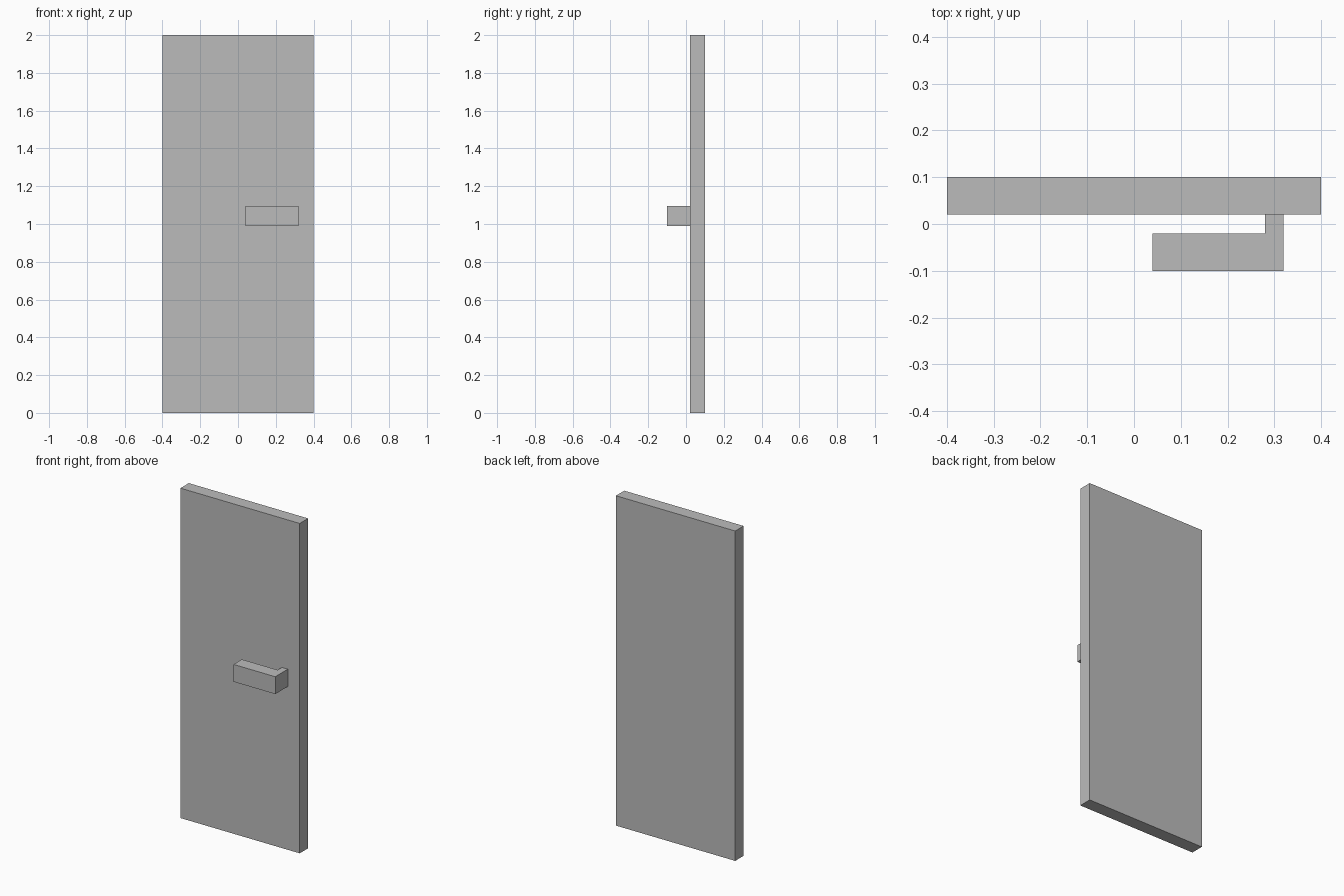
import bpy
import bmesh

cube = bpy.data.objects.get("Cube")
if cube:
    bpy.data.objects.remove(cube, do_unlink=True)

GREY = (0.5, 0.5, 0.5, 1.0)
grey = bpy.data.materials.new("plain grey")
grey.use_nodes = True
grey.diffuse_color = GREY
grey.node_tree.nodes["Principled BSDF"].inputs["Base Color"].default_value = GREY


def extrude_outline(name, outline, bottom, top):
    """Raise a flat plan outline into a solid between two heights."""
    bm = bmesh.new()
    face = bm.faces.new([bm.verts.new((x, y, bottom)) for x, y in outline])
    raised = bmesh.ops.extrude_face_region(bm, geom=[face])["geom"]
    verts = [v for v in raised if isinstance(v, bmesh.types.BMVert)]
    bmesh.ops.translate(bm, verts=verts, vec=(0, 0, top - bottom))
    bmesh.ops.recalc_face_normals(bm, faces=bm.faces)
    mesh = bpy.data.meshes.new(name)
    bm.to_mesh(mesh)
    bm.free()
    mesh.materials.append(grey)
    obj = bpy.data.objects.new(name, mesh)
    bpy.context.collection.objects.link(obj)
    return obj


# Door slab
extrude_outline("door_panel",
                [(-0.4, 0.02), (0.4, 0.02), (0.4, 0.1), (-0.4, 0.1)], 0, 2)

# L-shaped lever with its stem meeting the door
extrude_outline("door_handle",
                [(0.04, -0.1), (0.32, -0.1), (0.32, 0.02),
                 (0.28, 0.02), (0.28, -0.02), (0.04, -0.02)], 0.99, 1.095)
